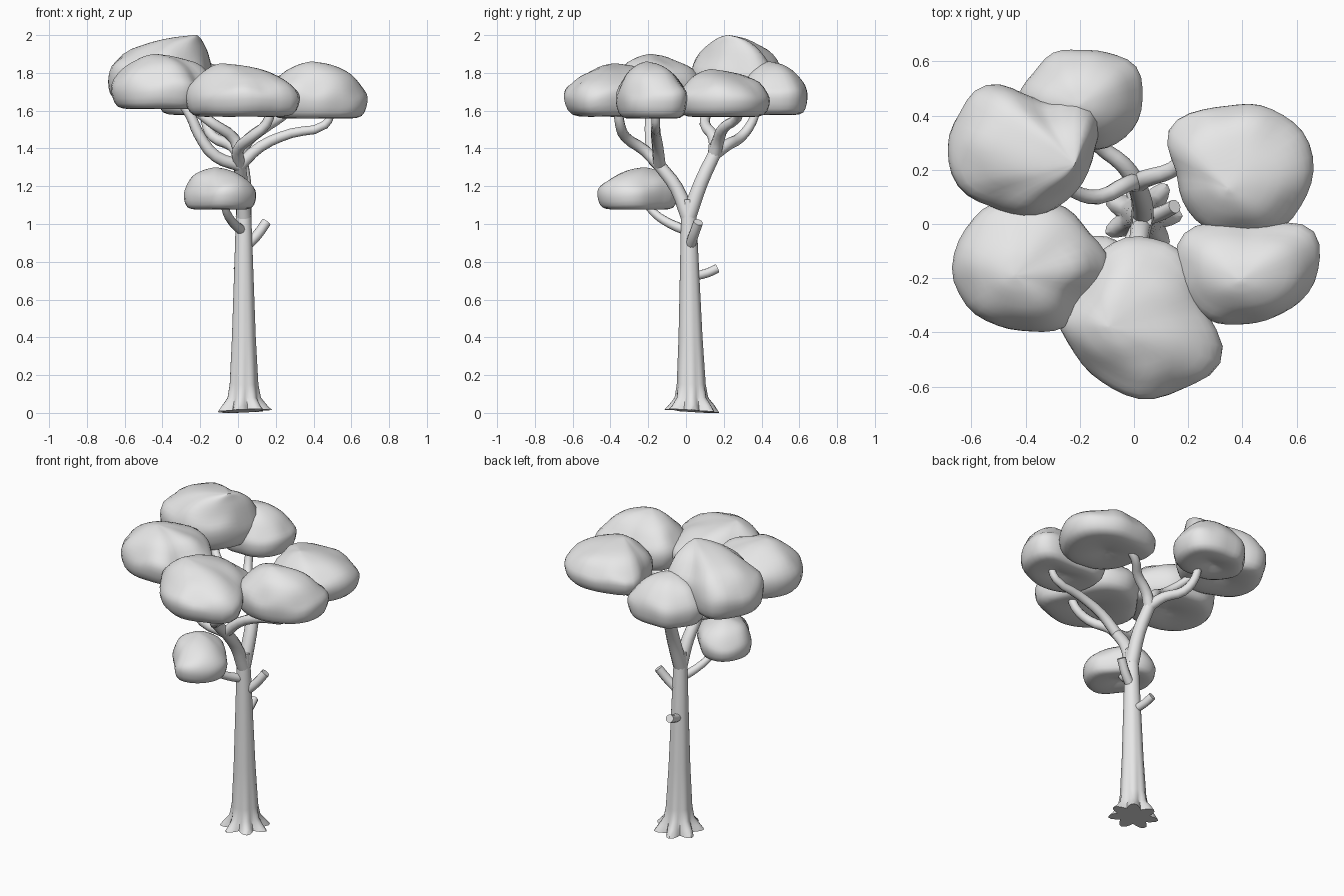
import bpy
import bmesh
import math
from mathutils import Vector, noise

cube = bpy.data.objects.get("Cube")
if cube:
    bpy.data.objects.remove(cube, do_unlink=True)

gray = bpy.data.materials.new("plain_gray")
gray.use_nodes = True
gray.diffuse_color = (0.8, 0.8, 0.8, 1)
gray.node_tree.nodes["Principled BSDF"].inputs["Base Color"].default_value = gray.diffuse_color


def shade(obj, angle):
    bpy.ops.object.select_all(action="DESELECT")
    obj.select_set(True)
    bpy.context.view_layer.objects.active = obj
    bpy.ops.object.shade_smooth_by_angle(angle=math.radians(angle))


def skin_rings(name, rings, angle):
    """Join stacked closed rings into one capped surface."""
    bm = bmesh.new()
    loops = [[bm.verts.new(p) for p in ring] for ring in rings]
    for low, high in zip(loops, loops[1:]):
        n = len(low)
        for i in range(n):
            j = (i + 1) % n
            bm.faces.new((low[i], low[j], high[j], high[i]))
    bm.faces.new(loops[0][::-1])
    bm.faces.new(loops[-1])
    bmesh.ops.recalc_face_normals(bm, faces=bm.faces)
    mesh = bpy.data.meshes.new(name)
    bm.to_mesh(mesh)
    bm.free()
    mesh.materials.append(gray)
    obj = bpy.data.objects.new(name, mesh)
    bpy.context.collection.objects.link(obj)
    shade(obj, angle)


def spline(values, t, closed):
    """Catmull-Rom interpolation through a short list of numbers."""
    n, i = len(values), math.floor(t)
    f = t - i
    pick = (lambda k: values[k % n]) if closed else (lambda k: values[max(0, min(n - 1, k))])
    a, b, c, d = (pick(i + k) for k in (-1, 0, 1, 2))
    return b + f * (c - a + f * (2 * a - 5 * b + 4 * c - d + f * (3 * (b - c) + d - a))) / 2


# Side profile shared by all leaf clumps: width and height fractions
WIDTH = [0.03, 0.5, 0.88, 1.0, 0.94, 0.7, 0.34, 0.03]
HEIGHT = [0.1, 0.03, 0.07, 0.32, 0.54, 0.78, 0.94, 1.0]


def leaf_clump(name, center, peak, bottom, top, radii):
    """Flat-bottomed clump with an outline of radii and a shifted, blunt peak."""
    segments, steps = 36, 3
    rings = []
    for k in range((len(WIDTH) - 1) * steps + 1):
        w = spline(WIDTH, k / steps, False)
        h = spline(HEIGHT, k / steps, False)
        lean = max(0, h - 0.3) / 0.7 * (1 - w)
        cx, cy = (c + (p - c) * lean for c, p in zip(center, peak))
        ring = []
        for s in range(segments):
            a = math.tau * s / segments
            r = w * spline(radii, s * len(radii) / segments, True)
            p = Vector((cx + r * math.cos(a), cy + r * math.sin(a), bottom + h * (top - bottom)))
            lump = noise.noise(p * 7) * 0.03
            p.z += lump * (1 - abs(2 * h - 1))
            p.x += lump * w * math.cos(a) * 0.4
            p.y += lump * w * math.sin(a) * 0.4
            ring.append(p)
        rings.append(ring)
    skin_rings(name, rings, 40)


leaf_clump("leaves_back_right", (-0.41, 0.28), (-0.22, 0.22), 1.64, 2.0,
           [0.27, 0.31, 0.19, 0.2, 0.27, 0.27, 0.28, 0.28, 0.24, 0.25, 0.25, 0.25])
leaf_clump("leaves_back", (-0.2, 0.46), (-0.2, 0.44), 1.57, 1.86,
           [0.23, 0.24, 0.2, 0.18, 0.2, 0.2, 0.22, 0.21, 0.2, 0.18, 0.2, 0.22])
leaf_clump("leaves_back_left", (0.38, 0.2), (0.35, 0.13), 1.56, 1.82,
           [0.28, 0.28, 0.26, 0.24, 0.25, 0.29, 0.23, 0.23, 0.24, 0.24, 0.27, 0.27])
leaf_clump("leaves_front_left", (0.42, -0.17), (0.39, -0.21), 1.55, 1.86,
           [0.26, 0.28, 0.2, 0.17, 0.2, 0.27, 0.26, 0.25, 0.22, 0.2, 0.2, 0.23])
leaf_clump("leaves_front", (0.02, -0.34), (-0.09, -0.38), 1.56, 1.85,
           [0.25, 0.24, 0.28, 0.3, 0.28, 0.26, 0.3, 0.28, 0.28, 0.3, 0.31, 0.35])
leaf_clump("leaves_front_right", (-0.38, -0.16), (-0.44, -0.19), 1.6, 1.9,
           [0.29, 0.25, 0.26, 0.25, 0.27, 0.28, 0.29, 0.28, 0.25, 0.23, 0.25, 0.23])
leaf_clump("leaves_low", (-0.1, -0.25), (-0.12, -0.22), 1.07, 1.3,
           [0.19, 0.16, 0.16, 0.2, 0.22, 0.2, 0.18, 0.15, 0.16, 0.21, 0.22, 0.21])


# Trunk with seven flared roots: height, valley radius, root tip radius
ROOTS, PER_ROOT = 7, 6
rings = []
for z, valley, tip in ((0.01, 0.095, 0.15), (0.04, 0.088, 0.125), (0.08, 0.078, 0.092),
                       (0.15, 0.073, 0.078), (0.4, 0.062, 0.064), (0.7, 0.052, 0.053),
                       (0.95, 0.044, 0.044), (1.13, 0.036, 0.036)):
    ring = []
    for s in range(ROOTS * PER_ROOT):
        a = math.tau * s / (ROOTS * PER_ROOT)
        f = ((1 + math.cos(a * ROOTS)) / 2) ** 0.7
        r = valley + (tip - valley) * f
        drop = 0.01 * math.cos(a + 1) if z < 0.03 else 0
        ring.append((0.03 + r * math.cos(a), 0.03 - 0.015 * z + r * math.sin(a), z + drop))
    rings.append(ring)
skin_rings("trunk", rings, 35)


def branch(name, start, end, *points):
    """Tapered round branch through the points, from start to end radius."""
    curve = bpy.data.curves.new(name, "CURVE")
    curve.dimensions = "3D"
    curve.bevel_depth = 1
    curve.bevel_resolution = 3
    curve.resolution_u = 3
    curve.use_fill_caps = True
    path = curve.splines.new("BEZIER")
    path.bezier_points.add(len(points) - 1)
    for i, (bp, co) in enumerate(zip(path.bezier_points, points)):
        bp.co = co
        bp.radius = start + (end - start) * i / (len(points) - 1)
        bp.handle_left_type = bp.handle_right_type = "AUTO"
    curve.materials.append(gray)
    obj = bpy.data.objects.new(name, curve)
    bpy.context.collection.objects.link(obj)
    bpy.ops.object.select_all(action="DESELECT")
    obj.select_set(True)
    bpy.context.view_layer.objects.active = obj
    bpy.ops.object.convert(target="MESH")
    shade(bpy.context.view_layer.objects.active, 60)


# Two main limbs
back_fork = (0.01, 0.15, 1.37)
front_fork = (0.01, -0.14, 1.31)
branch("back_limb", 0.042, 0.036, (0.03, 0.015, 1.04), (0.03, 0.08, 1.22), back_fork)
branch("front_limb", 0.04, 0.033, (0.03, 0.01, 1.04), (0.02, -0.05, 1.19), front_fork)

# Branches carrying the crown
branch("branch_back_left", 0.036, 0.022, back_fork, (0.05, 0.17, 1.44),
       (0.14, 0.2, 1.51), (0.22, 0.27, 1.56), (0.3, 0.28, 1.62))
branch("branch_back", 0.034, 0.022, back_fork, (-0.04, 0.22, 1.42),
       (-0.13, 0.29, 1.46), (-0.17, 0.35, 1.54), (-0.17, 0.38, 1.63))
branch("branch_back_right", 0.034, 0.022, back_fork, (-0.02, 0.15, 1.45),
       (-0.13, 0.1, 1.53), (-0.22, 0.12, 1.6), (-0.32, 0.2, 1.7))
branch("branch_front_right", 0.034, 0.024, front_fork, (-0.12, -0.18, 1.36),
       (-0.21, -0.19, 1.48), (-0.25, -0.19, 1.57), (-0.31, -0.18, 1.66))
branch("branch_front_left", 0.033, 0.02, front_fork, (0.12, -0.15, 1.41),
       (0.28, -0.16, 1.48), (0.46, -0.16, 1.525), (0.5, -0.16, 1.6))
branch("branch_front", 0.033, 0.024, front_fork, (0.0, -0.22, 1.39),
       (0.07, -0.32, 1.46), (0.15, -0.35, 1.53), (0.18, -0.36, 1.62))

# Low branch and cut stubs
branch("branch_low", 0.028, 0.018, (0.03, 0.02, 0.96), (-0.02, -0.08, 1.0),
       (-0.06, -0.17, 1.06), (-0.08, -0.23, 1.14))
branch("stub_side", 0.028, 0.026, (0.04, 0.02, 0.88), (0.1, 0.04, 0.94), (0.15, 0.065, 1.01))
branch("stub_back", 0.025, 0.024, (0.03, 0.02, 0.72), (0.01, 0.11, 0.74), (0.0, 0.165, 0.765))
